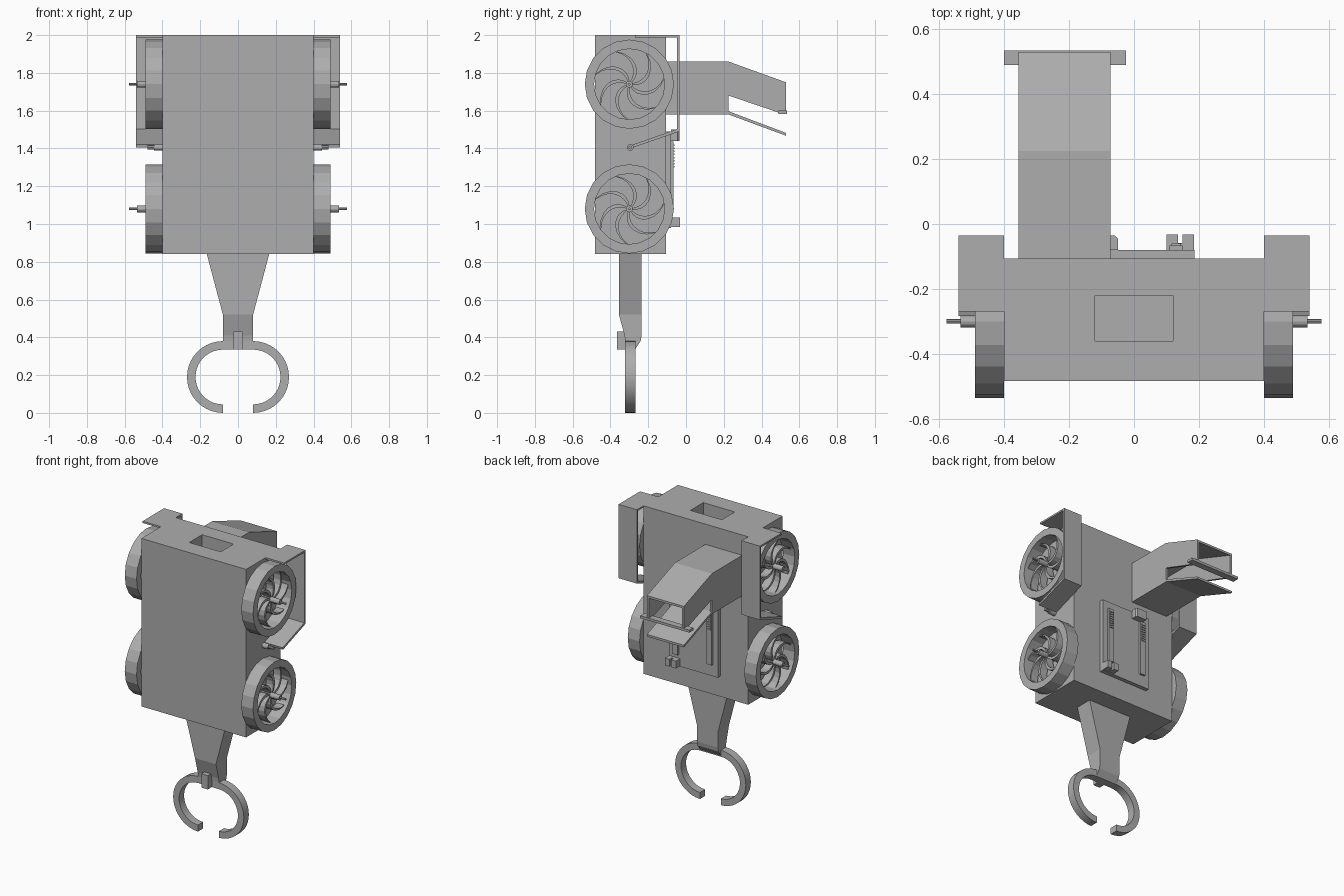
import bpy, bmesh
from math import sin, cos, pi, radians
from mathutils import Vector

cube = bpy.data.objects.get("Cube")
if cube:
    bpy.data.objects.remove(cube, do_unlink=True)

grey = bpy.data.materials.new("plain grey")
grey.use_nodes = True
GREY = (0.42, 0.42, 0.42, 1)
grey.diffuse_color = GREY
grey.node_tree.nodes["Principled BSDF"].inputs["Base Color"].default_value = GREY


def finish(name, bm, mirror=False):
    bmesh.ops.recalc_face_normals(bm, faces=bm.faces)
    mesh = bpy.data.meshes.new(name)
    bm.to_mesh(mesh)
    bm.free()
    mesh.materials.append(grey)
    ob = bpy.data.objects.new(name, mesh)
    bpy.context.collection.objects.link(ob)
    if mirror:
        ob.modifiers.new("mirror", "MIRROR").use_mirror_merge = False
    return ob


def add_prism(bm, pts, lo, hi, axis="x"):
    """Extrude an outline: (y, z) along x, or (x, z) along y."""
    place = (lambda p, d: (d, p[0], p[1])) if axis == "x" else (lambda p, d: (p[0], d, p[1]))
    face = bm.faces.new([bm.verts.new(place(p, lo)) for p in pts])
    ext = bmesh.ops.extrude_face_region(bm, geom=[face])
    verts = [v for v in ext["geom"] if isinstance(v, bmesh.types.BMVert)]
    step = Vector((hi - lo, 0, 0)) if axis == "x" else Vector((0, hi - lo, 0))
    bmesh.ops.translate(bm, verts=verts, vec=step)


def prism(name, pts, lo, hi, axis="x", mirror=False):
    bm = bmesh.new()
    add_prism(bm, pts, lo, hi, axis)
    return finish(name, bm, mirror)


def rect(a0, a1, b0, b1):
    return [(a0, b0), (a1, b0), (a1, b1), (a0, b1)]


def box(name, x, y, z, mirror=False):
    return prism(name, rect(*y, *z), *x, mirror=mirror)


def circle(cy, cz, r, n):
    return [(cy + r * cos(2 * pi * i / n), cz + r * sin(2 * pi * i / n)) for i in range(n)]


# Main body with a rectangular pocket in the top
body = box("body", (-0.40, 0.40), (-0.483, -0.107), (0.84, 2.0))
cutter = box("pocket_cutter", (-0.12, 0.12), (-0.36, -0.22), (1.85, 2.1))
cutter.hide_render = True
cutter.hide_viewport = True
cutter.display_type = "WIRE"
cut = body.modifiers.new("pocket", "BOOLEAN")
cut.object = cutter
cut.solver = "EXACT"

# Wheels: faceted tyre, swirling spokes, hub and stepped axle, mirrored
WY, R_OUT, R_IN, SPOKES = -0.30, 0.236, 0.187, 7
for label, wz in (("upper", 1.74), ("lower", 1.08)):
    bm = bmesh.new()
    ring = [bm.verts.new((x, WY, wz + r)) for x, r in rect(0.40, 0.49, R_IN, R_OUT)]
    edges = [bm.edges.new((ring[i], ring[(i + 1) % 4])) for i in range(4)]
    bmesh.ops.spin(bm, geom=ring + edges, cent=(0, WY, wz), axis=(1, 0, 0),
                   angle=2 * pi, steps=20, use_merge=True)
    bmesh.ops.remove_doubles(bm, verts=bm.verts, dist=0.0005)
    finish(label + "_tyres", bm, True)

    bm = bmesh.new()
    for s in range(SPOKES):
        sides = ([], [])
        for i in range(8):
            t = i / 7
            r = 0.012 + t * (R_IN - 0.010)
            for side, sign in zip(sides, (-1, 1)):
                a = 2 * pi * s / SPOKES + radians(62) * t ** 1.4
                half = sign * (0.004 + 0.007 * sin(pi * t))
                side.append((WY + r * cos(a) - half * sin(a), wz + r * sin(a) + half * cos(a)))
        add_prism(bm, sides[0] + sides[1][::-1], 0.41, 0.465)
    finish(label + "_spokes", bm, True)
    prism(label + "_hubs", circle(WY, wz, 0.018, 12), 0.40, 0.535, mirror=True)
    prism(label + "_axle_tips", circle(WY, wz, 0.007, 8), 0.53, 0.577, mirror=True)

# Guards behind the upper wheels: top plate, back plate, slanted lower plate
prism("wheel_guards", [(-0.27, 2.0), (-0.035, 2.0), (-0.035, 1.49), (-0.28, 1.405),
                       (-0.283, 1.42), (-0.048, 1.502), (-0.048, 1.988), (-0.27, 1.988)],
      0.40, 0.54, mirror=True)
prism("guard_pins", circle(-0.295, 1.405, 0.017, 12), 0.40, 0.445, mirror=True)
prism("guard_pin_tips", circle(-0.295, 1.405, 0.010, 8), 0.44, 0.48, mirror=True)

# Chute on the back: open-ended hood with a lower flap and a lip bar
CX0, CX1, T = -0.355, -0.073, 0.015
for name, x0 in (("chute_right_wall", CX0), ("chute_left_wall", CX1 - T)):
    prism(name, [(-0.11, 1.86), (0.225, 1.86), (0.53, 1.75), (0.53, 1.585), (0.49, 1.59),
                 (0.225, 1.68), (0.225, 1.58), (-0.11, 1.58)], x0, x0 + T)
prism("chute_roof", [(-0.11, 1.86), (0.225, 1.86), (0.53, 1.75), (0.53, 1.735),
                     (0.225, 1.845), (-0.11, 1.845)], CX0 + 0.001, CX1 - 0.001)
prism("chute_floor_and_flap", [(-0.11, 1.58), (0.225, 1.58), (0.53, 1.467), (0.53, 1.482),
                               (0.225, 1.597), (-0.11, 1.597)], CX0, CX1)
box("chute_lip_bar", (-0.40, -0.025), (0.49, 0.535), (1.583, 1.60))

# Back panel with two toothed rails, a catch and a fork
box("back_panel", (-0.187, 0.187), (-0.11, -0.08), (0.98, 1.49))
for name, cx in (("left_rail", 0.13), ("right_rail", -0.13)):
    box(name, (cx - 0.02, cx + 0.02), (-0.085, -0.066), (1.06, 1.437))
    bm = bmesh.new()
    for i in range(8):
        z = 1.30 + i * 0.016
        add_prism(bm, rect(-0.07, -0.060, z, z + 0.008), cx - 0.014, cx + 0.014)
    finish(name + "_teeth", bm)
prism("panel_catch", [(-0.13, -0.08), (-0.05, -0.08), (-0.05, -0.045), (-0.06, -0.035),
                      (-0.13, -0.035)], 0, 0.06, "y")
catch = bpy.data.objects["panel_catch"]
catch.rotation_euler.x = pi / 2
catch.location.z = 1.44
for v in catch.data.vertices:  # lay the outline flat, extruded upward
    x, d, y = v.co
    v.co = (x, d, -y)
box("fork_base", (0.12, 0.165), (-0.085, -0.058), (0.985, 1.035))
box("fork_right_prong", (0.10, 0.136), (-0.085, -0.033), (0.985, 1.035))
box("fork_left_prong", (0.15, 0.185), (-0.085, -0.033), (0.985, 1.035))

# Tapered neck below the body
bm = bmesh.new()
rows = []
for z, hw, y0, y1 in ((0.84, 0.165, -0.355, -0.235), (0.52, 0.08, -0.355, -0.235),
                      (0.41, 0.08, -0.325, -0.235), (0.38, 0.08, -0.322, -0.24),
                      (0.34, 0.08, -0.32, -0.267)):
    rows.append([bm.verts.new(p) for p in ((-hw, y0, z), (hw, y0, z), (hw, y1, z), (-hw, y1, z))])
for a, b in zip(rows, rows[1:]):
    for i in range(4):
        bm.faces.new((a[i], a[(i + 1) % 4], b[(i + 1) % 4], b[i]))
bm.faces.new(rows[0])
bm.faces.new(rows[-1])
finish("neck", bm)
box("neck_clip", (-0.025, 0.025), (-0.365, -0.31), (0.335, 0.43))

# Open ring at the bottom: half circles joined by a straight top
def half_arc(r, n=20):
    return [(0.08 + r * sin(pi * i / n), 0.19 + r * cos(pi * i / n)) for i in range(n + 1)]


outer, inner = half_arc(0.19), half_arc(0.145)
prism("ring", [(0, 0.38)] + outer + inner[::-1] + [(0, 0.335)], -0.322, -0.267, "y", True)
bpy.ops.object.select_all(action="DESELECT")
ring_ob = bpy.data.objects["ring"]
ring_ob.select_set(True)
bpy.context.view_layer.objects.active = ring_ob
bpy.ops.object.shade_smooth_by_angle(angle=radians(30))
